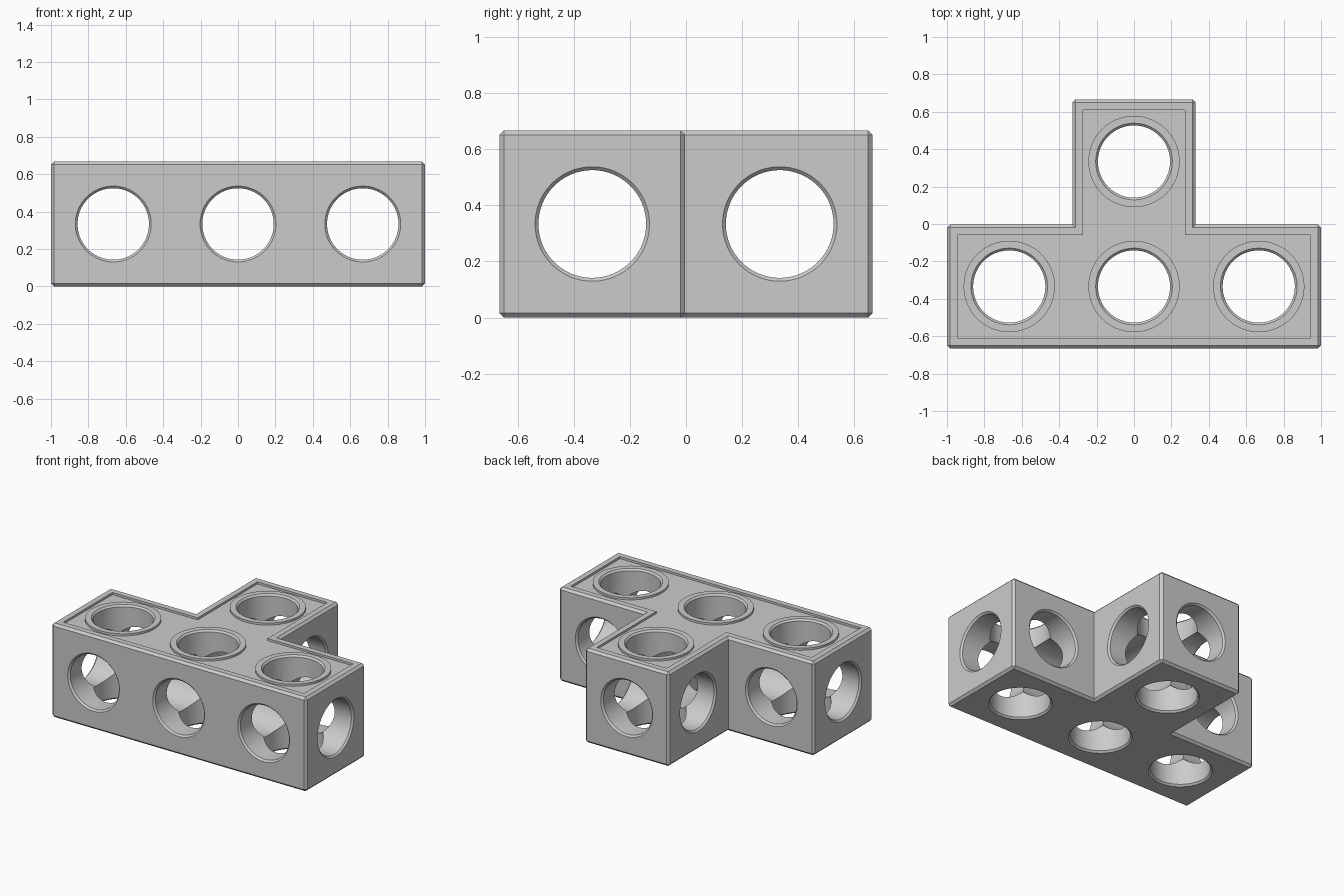
import bpy, bmesh, math
from mathutils import Vector

cube = bpy.data.objects.get("Cube")
if cube:
    bpy.data.objects.remove(cube, do_unlink=True)

H = 0.667            # height
MID = H / 2          # hole axis height
CELL = 0.667         # hole spacing
ROW = 0.334          # bar and stem hole rows lie at -ROW and +ROW
R, FLARE = 0.193, 0.012
CHAMFER = 0.016
RECESS = 0.015
SIDES = 64

grey = bpy.data.materials.new("plain grey")
grey.use_nodes = True
grey.diffuse_color = (0.6, 0.6, 0.6, 1)
grey.node_tree.nodes["Principled BSDF"].inputs["Base Color"].default_value = (0.6, 0.6, 0.6, 1)


def loft(rings):
    """Closed solid through a stack of equal-sized rings of points."""
    bm = bmesh.new()
    loops = [[bm.verts.new(p) for p in ring] for ring in rings]
    for low, high in zip(loops, loops[1:]):
        for i in range(len(low)):
            j = (i + 1) % len(low)
            bm.faces.new((low[i], low[j], high[j], high[i]))
    bm.faces.new(loops[0][::-1])
    bm.faces.new(loops[-1])
    bm.normal_update()
    return bm


def make(name, bm):
    mesh = bpy.data.meshes.new(name)
    bm.to_mesh(mesh)
    bm.free()
    mesh.materials.append(grey)
    obj = bpy.data.objects.new(name, mesh)
    bpy.context.collection.objects.link(obj)
    return obj


def tee(inset, z0, z1):
    """T-shaped prism, its outline moved inward by inset."""
    w, s, y, m = 1 - inset, 0.33 - inset, 0.665 - inset, -0.003 - inset
    outline = [(-w, -y), (w, -y), (w, m), (s, m), (s, y), (-s, y), (-s, m), (-w, m)]
    return loft([[(px, py, z) for px, py in outline] for z in (z0, z1)])


def turned(name, axis, centre, profile, phase=0.0):
    """Round solid along an axis from (radius, position) pairs."""
    turn = Vector((0, 0, 1)).rotation_difference(Vector(axis))
    angles = [phase + math.tau * i / SIDES for i in range(SIDES)]
    return make(name, loft([
        [turn @ Vector((r * math.cos(a), r * math.sin(a), t)) + Vector(centre) for a in angles]
        for r, t in profile]))


def spool(axis, centre, half):
    """Hole cutter flared at both ends; sizes differ a hair per axis so crossings are clean."""
    step = axis[0] + 2 * axis[1]
    r, e = R - 0.001 * step, 0.02
    profile = [(r + FLARE + e, -half - e), (r, -half + FLARE),
               (r, half - FLARE), (r + FLARE + e, half + e)]
    return turned("hole_cutter", axis, centre, profile, 0.02 * step)


def cut(target, cutter):
    """Subtract the cutter, then discard it."""
    mod = target.modifiers.new("cut", 'BOOLEAN')
    mod.operation, mod.solver, mod.object = 'DIFFERENCE', 'EXACT', cutter
    bpy.context.view_layer.objects.active = target
    bpy.ops.object.modifier_apply(modifier=mod.name)
    bpy.data.objects.remove(cutter, do_unlink=True)


# Body with chamfered outer edges
bm = tee(0, 0, H)
bmesh.ops.bevel(bm, geom=[e for e in bm.edges if e.is_convex], offset=CHAMFER,
                segments=1, affect='EDGES', clamp_overlap=True)
body = make("tee_block", bm)

# Sunken top panel that leaves a raised ring round each hole
cells = [(-CELL, -ROW), (0, -ROW), (CELL, -ROW), (0, ROW)]
panel = make("panel_cutter", tee(0.056, H - RECESS, H + 0.05))
for x, y in cells:
    cut(panel, turned("ring_cutter", (0, 0, 1), (x, y, H), [(0.244, -0.15), (0.244, 0.15)]))
cut(body, panel)

# Upright holes
for x, y in cells:
    cut(body, spool((0, 0, 1), (x, y, MID), MID))

# Holes from side to side through the bar and the stem
cut(body, spool((1, 0, 0), (0, -ROW, MID), 1))
cut(body, spool((1, 0, 0), (0, ROW, MID), 0.33))

# Holes from front to back
cut(body, spool((0, 1, 0), (0, 0, MID), 0.665))
for side in (-1, 1):
    cut(body, spool((0, 1, 0), (side * CELL, -ROW, MID), 0.331))

bpy.ops.object.select_all(action='DESELECT')
body.select_set(True)
bpy.context.view_layer.objects.active = body
bpy.ops.object.shade_smooth_by_angle(angle=math.radians(30))
